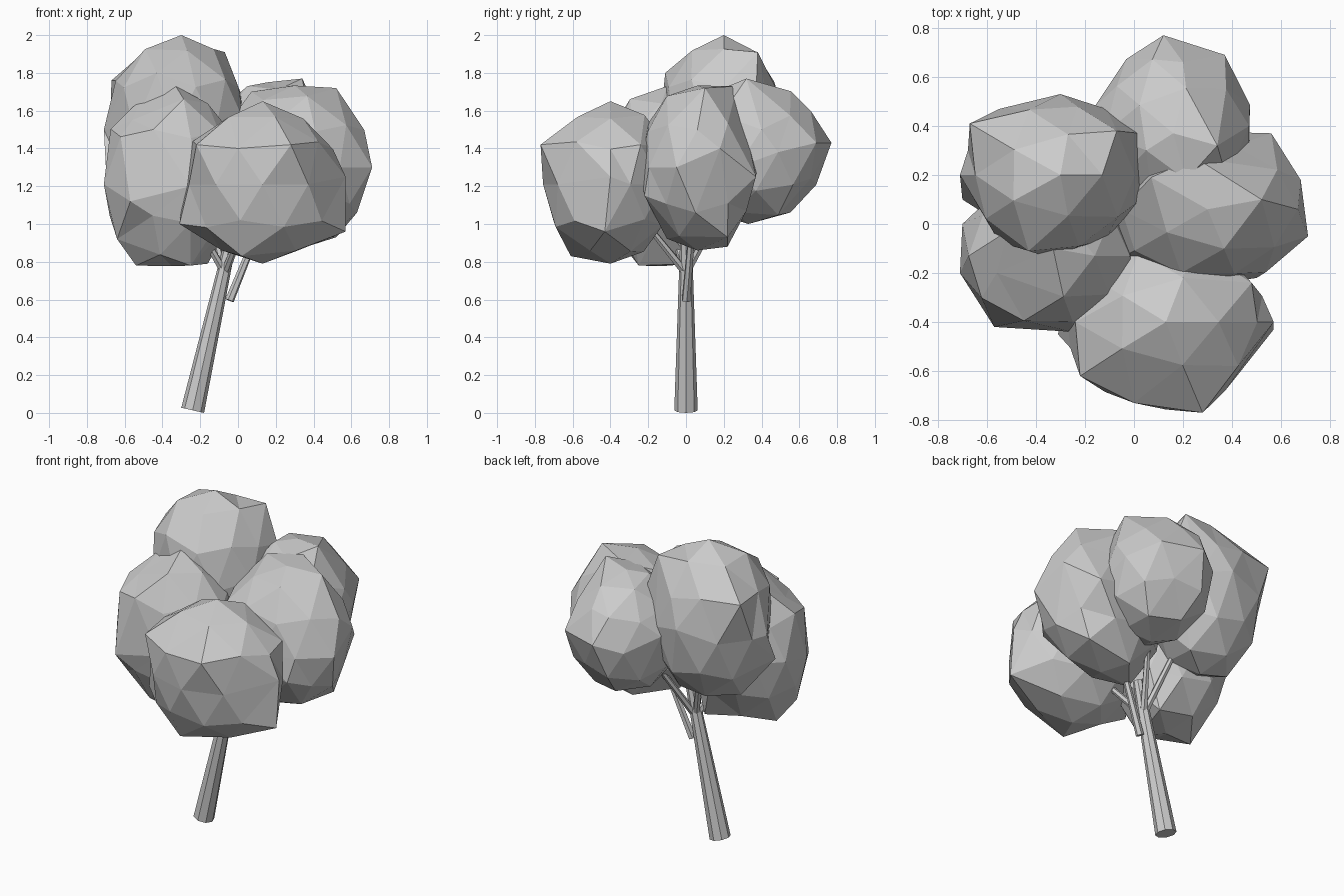
import bpy, bmesh, random
from mathutils import Vector

random.seed(4)
grey = bpy.data.materials.new("plain grey")
grey.diffuse_color = (0.6, 0.6, 0.6, 1)


def finish(bm, name):
    bmesh.ops.recalc_face_normals(bm, faces=bm.faces)
    me = bpy.data.meshes.new(name)
    bm.to_mesh(me)
    bm.free()
    me.materials.append(grey)
    ob = bpy.data.objects.new(name, me)
    bpy.context.collection.objects.link(ob)


def limb(name, a, b, r1, r2, sides):
    """Tapered straight cylinder from a to b."""
    a, b = Vector(a), Vector(b)
    bm = bmesh.new()
    bmesh.ops.create_cone(bm, cap_ends=True, segments=sides,
                          radius1=r1, radius2=r2, depth=(b - a).length)
    rot = (b - a).to_track_quat('Z', 'Y')
    for v in bm.verts:
        v.co = rot @ v.co + (a + b) / 2
    finish(bm, name)


def clump(name, centre, size, corners):
    """Faceted leaf ball whose nearest vertices are pulled to key corners."""
    c, s = Vector(centre), Vector(size)
    bm = bmesh.new()
    bmesh.ops.create_icosphere(bm, subdivisions=2, radius=1)
    dirs = {v: v.co.normalized() for v in bm.verts}
    for v in bm.verts:
        v.co = c + v.co * s * random.uniform(0.95, 1.01)
    for p in corners:
        p = Vector(p)
        d = Vector([(p[i] - c[i]) / s[i] for i in range(3)]).normalized()
        v = max(dirs, key=lambda k: dirs[k].dot(d))
        v.co = p
        del dirs[v]
    finish(bm, name)


# leaning trunk
limb("trunk", (-0.24, 0, 0.0135), (-0.03, 0, 0.95), 0.062, 0.03, 8)

# branches reaching into each clump
limb("branch_right", (-0.045, 0, 0.595), (0.1, 0.03, 0.95), 0.024, 0.018, 6)
fork = {"front_right": (0.03, -0.21, 1.0), "front_left": (-0.22, -0.08, 1.0),
        "back_left": (-0.18, 0.12, 1.1), "back_right": (0.06, 0.2, 1.1)}
for side, tip in fork.items():
    limb("branch_" + side, (-0.07, 0, 0.74), tip, 0.022, 0.016, 6)

# leaf clumps
clump("leaves_back_left", (-0.33, 0.2, 1.5), (0.38, 0.34, 0.5), [
    (-0.3, 0.2, 2.0), (-0.67, 0.41, 1.76), (-0.07, 0.38, 1.91),
    (-0.71, 0.2, 1.5), (-0.43, -0.11, 1.8), (0.03, 0.1, 1.55),
    (-0.7, 0.1, 1.31), (-0.3, 0.53, 1.55), (0.02, 0.37, 1.68)])
clump("leaves_front_left", (-0.35, -0.13, 1.25), (0.38, 0.33, 0.48), [
    (-0.33, -0.1, 1.73), (-0.56, -0.2, 1.55), (-0.57, -0.42, 1.12),
    (-0.71, -0.2, 1.21), (-0.64, -0.2, 0.92), (-0.54, -0.14, 0.78),
    (-0.16, 0.04, 0.79), (-0.25, -0.44, 1.2), (-0.7, 0.0, 1.25),
    (-0.25, -0.25, 0.78)])
clump("leaves_front_right", (0.13, -0.4, 1.21), (0.43, 0.36, 0.43), [
    (0.13, -0.4, 1.65), (-0.22, -0.62, 1.42), (0.28, -0.77, 1.42),
    (0.0, -0.73, 1.4), (0.57, -0.4, 1.25), (0.57, -0.43, 0.96),
    (0.13, -0.4, 0.79), (-0.31, -0.45, 1.0), (0.02, -0.61, 0.83),
    (0.48, -0.24, 1.42)])
clump("leaves_right", (0.3, 0.06, 1.3), (0.41, 0.32, 0.44), [
    (0.52, 0.1, 1.72), (0.07, 0.19, 1.7), (0.25, 0.27, 1.73),
    (0.71, -0.05, 1.3), (0.68, 0.18, 1.4), (0.56, 0.37, 1.25),
    (0.63, 0.05, 1.06), (0.5, -0.22, 1.15), (0.15, -0.23, 1.2),
    (-0.08, -0.15, 1.3), (0.04, 0.0, 0.89), (0.22, 0.22, 0.88),
    (0.52, 0.22, 0.93), (-0.06, 0.13, 1.1)])
clump("leaves_back_right", (0.16, 0.37, 1.38), (0.33, 0.38, 0.39), [
    (0.12, 0.77, 1.43), (0.37, 0.69, 1.43), (0.2, 0.66, 1.6),
    (0.34, 0.32, 1.77), (0.05, 0.3, 1.73), (-0.16, 0.48, 1.45),
    (0.25, 0.66, 1.24), (0.47, 0.4, 1.5), (0.47, 0.27, 1.3),
    (0.15, 0.33, 1.0)])
